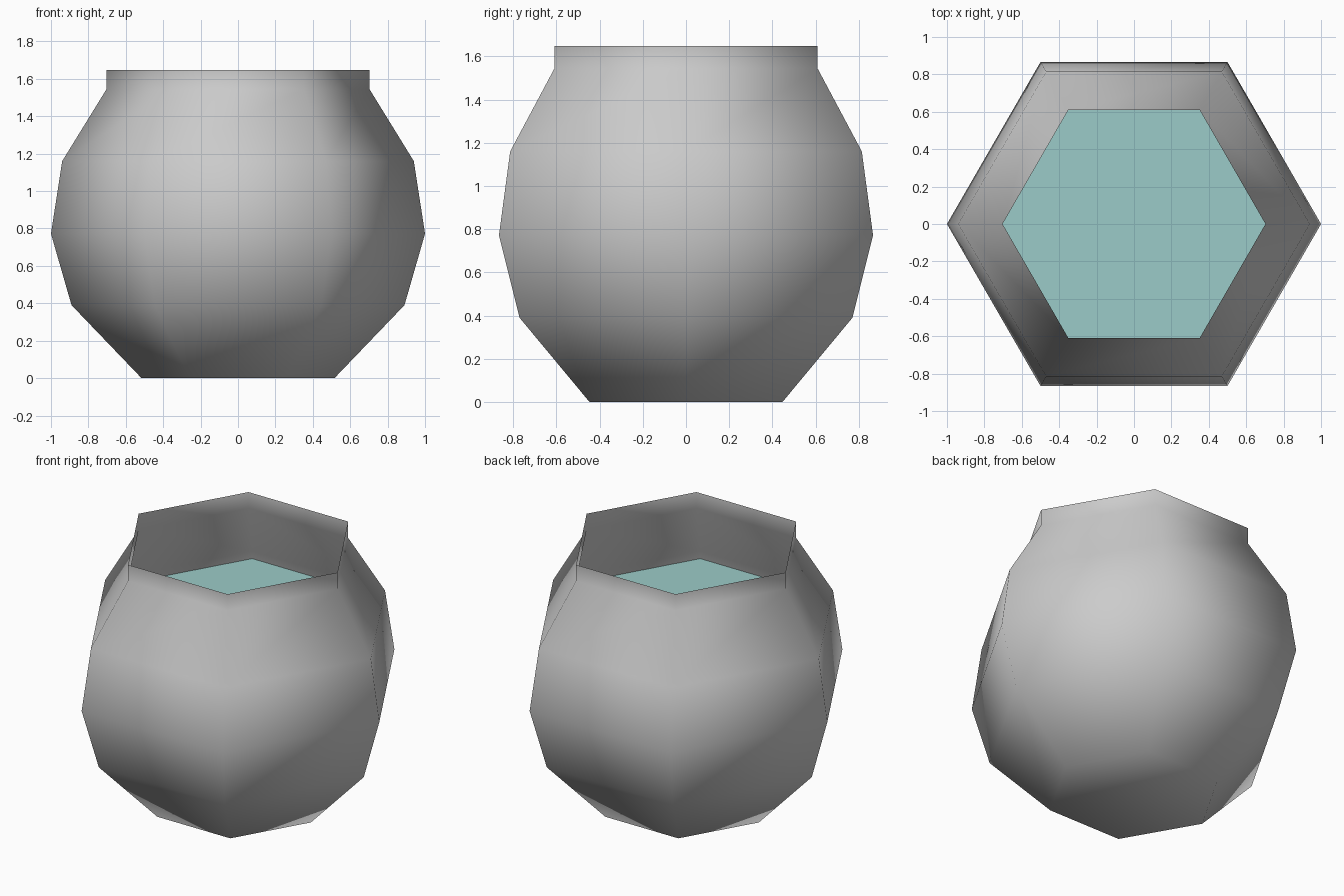
import bpy, bmesh
from math import cos, sin, pi

if "Cube" in bpy.data.objects:
    bpy.data.objects.remove(bpy.data.objects["Cube"])

SIDES = 6


def ring(bm, r, z):
    return [bm.verts.new((r * cos(2 * pi * i / SIDES), r * sin(2 * pi * i / SIDES), z))
            for i in range(SIDES)]


def finish(bm, name, smooth):
    mesh = bpy.data.meshes.new(name)
    for f in bm.faces:
        f.smooth = smooth
    bm.to_mesh(mesh)
    bm.free()
    obj = bpy.data.objects.new(name, mesh)
    bpy.context.collection.objects.link(obj)
    return obj


# Bowl: six-sided thin shell, open at the top, with an upright collar
profile = [(0.516, 0), (0.89, 0.39), (1.0, 0.772), (0.94, 1.16), (0.703, 1.545), (0.703, 1.648)]
bm = bmesh.new()
rings = [ring(bm, r, z) for r, z in profile]
for low, high in zip(rings, rings[1:]):
    for i in range(SIDES):
        j = (i + 1) % SIDES
        bm.faces.new((low[i], low[j], high[j], high[i]))
bm.faces.new(rings[0][::-1])
finish(bm, "bowl", True)

# Water surface reaching the inside wall
bm = bmesh.new()
bm.faces.new(ring(bm, 0.945, 1.11))
water = finish(bm, "water", False)
mat = bpy.data.materials.new("water_teal")
mat.diffuse_color = (0.33, 0.60, 0.58, 1)
mat.use_nodes = True
mat.node_tree.nodes["Principled BSDF"].inputs["Base Color"].default_value = mat.diffuse_color
water.data.materials.append(mat)
